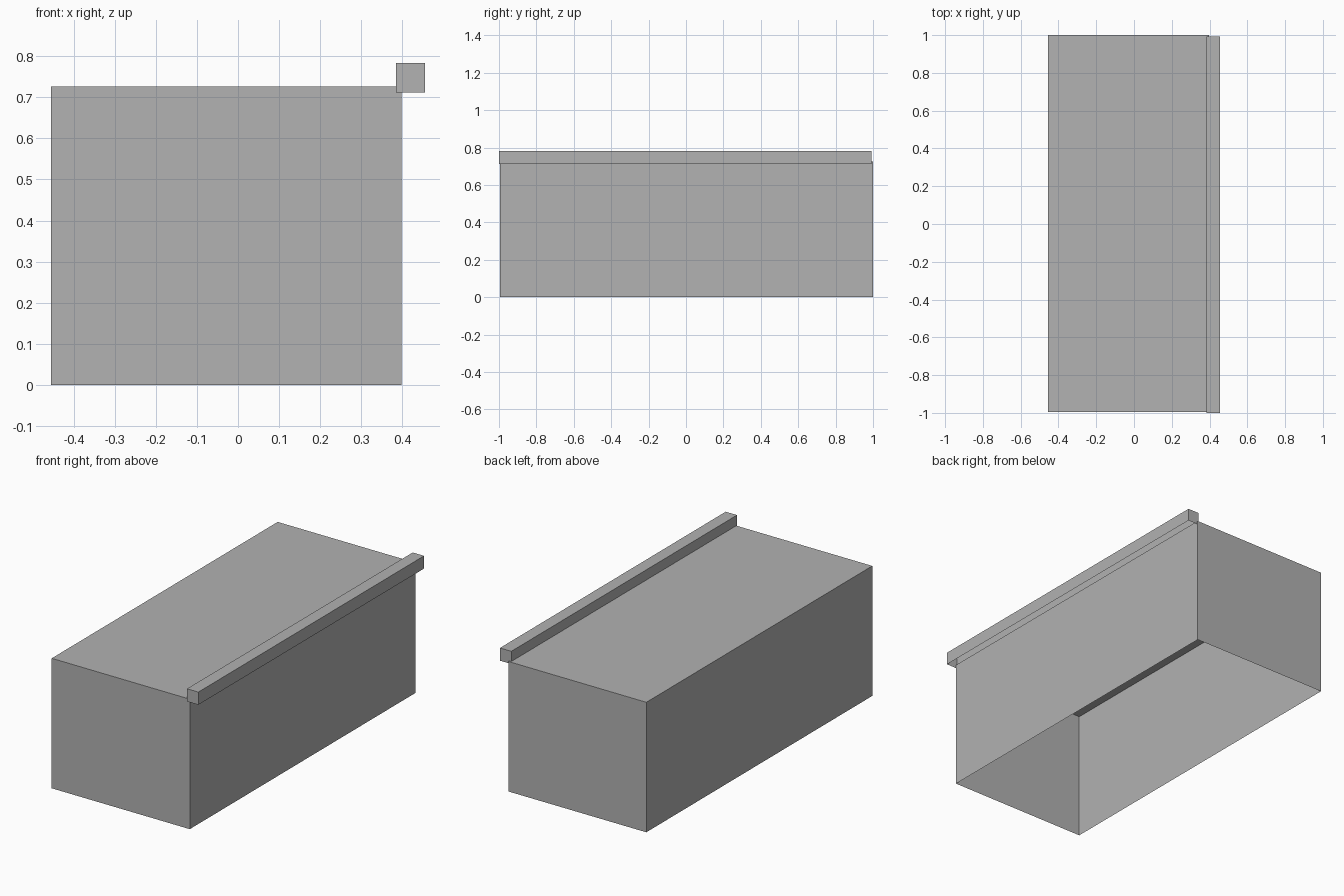
import bpy
import bmesh
from mathutils import Vector

default_cube = bpy.data.objects.get("Cube")
if default_cube:
    bpy.data.objects.remove(default_cube, do_unlink=True)

# Single plain colour
grey = bpy.data.materials.new("plain_grey")
colour = (0.445, 0.445, 0.445, 1)
grey.diffuse_color = colour
grey.use_nodes = True
grey.node_tree.nodes["Principled BSDF"].inputs["Base Color"].default_value = colour


def open_box(name, low, high):
    """Thin-walled box with four sides and a top, open underneath."""
    low, high = Vector(low), Vector(high)
    bm = bmesh.new()
    bmesh.ops.create_cube(bm, size=1)
    bmesh.ops.scale(bm, vec=high - low, verts=bm.verts)
    bmesh.ops.translate(bm, vec=(low + high) / 2, verts=bm.verts)
    bm.normal_update()
    underside = [f for f in bm.faces if f.normal.z < -0.5]
    bmesh.ops.delete(bm, geom=underside, context='FACES')
    mesh = bpy.data.meshes.new(name)
    bm.to_mesh(mesh)
    bm.free()
    mesh.materials.append(grey)
    obj = bpy.data.objects.new(name, mesh)
    bpy.context.collection.objects.link(obj)
    return obj


# Main body
open_box("body", (-0.455, -0.994, 0), (0.398, 1, 0.726))

# Long rail along the upper edge
open_box("edge_rail", (0.385, -1, 0.712), (0.455, 0.992, 0.783))
